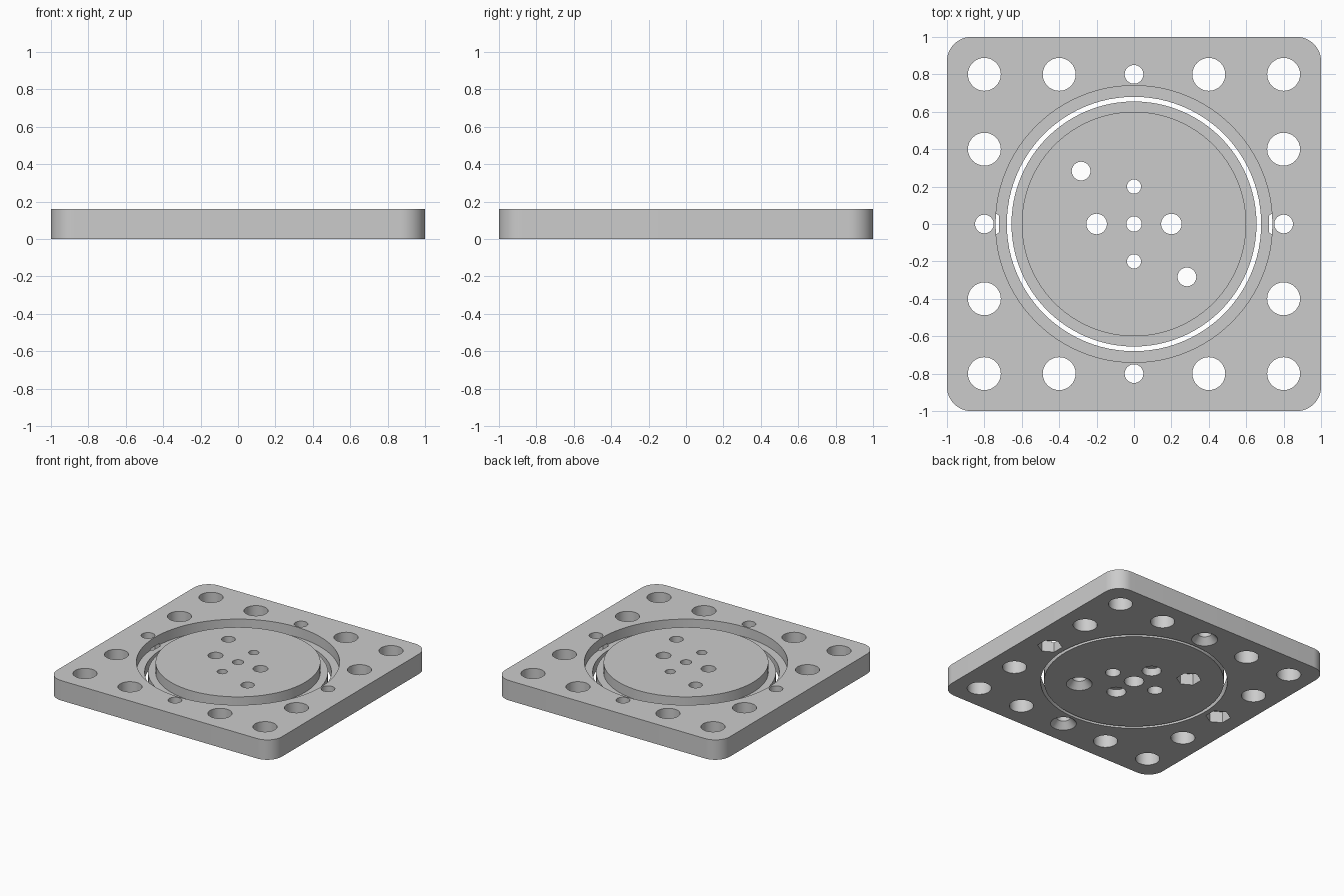
import bpy, bmesh, math

cube = bpy.data.objects.get("Cube")
if cube:
    bpy.data.objects.remove(cube, do_unlink=True)

HEIGHT = 0.16
STEP = 0.08

grey = bpy.data.materials.new("plain_grey")
grey.use_nodes = True
grey.diffuse_color = (0.6, 0.6, 0.6, 1)
grey.node_tree.nodes["Principled BSDF"].inputs["Base Color"].default_value = (0.6, 0.6, 0.6, 1)


def new_object(name, bm):
    mesh = bpy.data.meshes.new(name)
    bmesh.ops.recalc_face_normals(bm, faces=bm.faces)
    bm.to_mesh(mesh)
    bm.free()
    obj = bpy.data.objects.new(name, mesh)
    bpy.context.collection.objects.link(obj)
    mesh.materials.append(grey)
    return obj


def lathe(name, profile, sides=32, x=0, y=0, turn=0):
    """Closed solid of revolution from (radius, z) points, bottom to top."""
    bm = bmesh.new()
    rings = []
    for r, z in profile:
        angles = [turn + math.tau * i / sides for i in range(sides)]
        rings.append([bm.verts.new((x + r * math.cos(a), y + r * math.sin(a), z)) for a in angles])
    for low, high in zip(rings, rings[1:]):
        for i in range(sides):
            j = (i + 1) % sides
            bm.faces.new((low[i], low[j], high[j], high[i]))
    bm.faces.new(rings[0][::-1])
    bm.faces.new(rings[-1])
    return new_object(name, bm)


def rounded_plate(name, half, radius, height, steps=12):
    bm = bmesh.new()
    verts = []
    for corner, (sx, sy) in enumerate([(1, 1), (-1, 1), (-1, -1), (1, -1)]):
        for i in range(steps + 1):
            a = math.pi / 2 * (corner + i / steps)
            verts.append(bm.verts.new((sx * (half - radius) + radius * math.cos(a),
                                       sy * (half - radius) + radius * math.sin(a), 0)))
    face = bm.faces.new(verts)
    top = bmesh.ops.extrude_face_region(bm, geom=[face])["geom"]
    bmesh.ops.translate(bm, vec=(0, 0, height), verts=[v for v in top if isinstance(v, bmesh.types.BMVert)])
    return new_object(name, bm)


def cut(target, profile, x=0, y=0, sides=32, turn=0):
    cutter = lathe("cutter", profile, sides, x, y, turn)
    cutter.hide_render = True
    mod = target.modifiers.new("cut", "BOOLEAN")
    mod.operation = "DIFFERENCE"
    mod.solver = "EXACT"
    mod.object = cutter
    bpy.context.view_layer.objects.active = target
    bpy.ops.object.modifier_apply(modifier=mod.name)
    bpy.data.objects.remove(cutter, do_unlink=True)


def through(r):
    return [(r, -0.1), (r, 0.3)]


def pocket(r, depth):
    return [(r, -0.1), (r, depth)]


def hex_pocket(target, x, y):
    cut(target, through(0.05), x, y)
    cut(target, pocket(0.091, 0.09), x, y, sides=6, turn=math.pi / 6)


def countersink(target, x, y):
    cut(target, [(0.095, -0.1), (0.095, 0), (0.05, 0.05), (0.05, 0.3)], x, y)


# Square frame with a stepped round opening
frame = rounded_plate("square_frame", 1, 0.13, HEIGHT)
cut(frame, [(0.68, -0.1), (0.68, STEP), (0.74, STEP), (0.74, 0.3)], sides=96)

# Large mounting holes around the frame
for sx in (-1, 1):
    for sy in (-1, 1):
        for x, y in ((0.8, 0.8), (0.4, 0.8), (0.8, 0.4)):
            cut(frame, through(0.088), sx * x, sy * y)

# Bolt holes: nut pockets at the sides, countersinks front and back
for s in (-1, 1):
    hex_pocket(frame, s * 0.8, 0)
    countersink(frame, 0, s * 0.8)

# Central disc with a lower flange
disc = lathe("centre_disc", [(0.655, 0), (0.655, STEP), (0.6, STEP), (0.6, HEIGHT)], 96)
hex_pocket(disc, -0.283, 0.283)
countersink(disc, 0.283, -0.283)

# Centre bore and the holes around it, some wider underneath
cut(disc, through(0.041))
cut(disc, pocket(0.072, 0.1))
for s in (-1, 1):
    cut(disc, through(0.055), s * 0.2, 0)
    cut(disc, through(0.038), 0, s * 0.2)
    cut(disc, pocket(0.07, 0.06), 0, s * 0.2)

# Smooth round walls, sharp rims
for obj in (frame, disc):
    bpy.ops.object.select_all(action="DESELECT")
    obj.select_set(True)
    bpy.context.view_layer.objects.active = obj
    bpy.ops.object.shade_smooth_by_angle(angle=math.radians(30))
